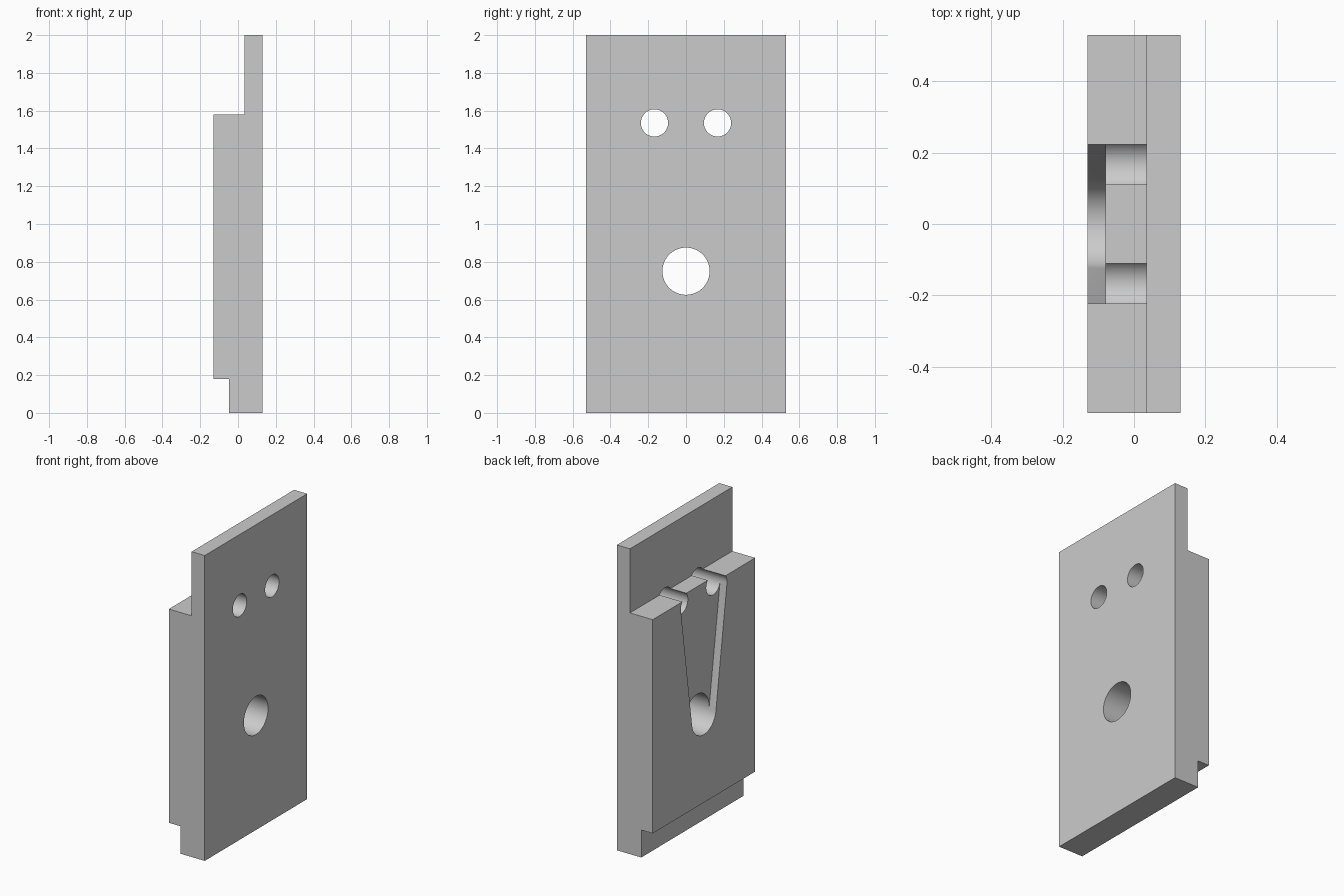
import bpy, bmesh
from math import cos, sin, pi, radians

cube = bpy.data.objects.get("Cube")
if cube:
    bpy.data.objects.remove(cube, do_unlink=True)

HALF_WIDTH = 0.53
POCKET_FLOOR = -0.08
SEGMENTS = 64

grey = bpy.data.materials.new("plain grey")
grey.use_nodes = True
grey.diffuse_color = (0.6, 0.6, 0.6, 1)
grey.node_tree.nodes["Principled BSDF"].inputs["Base Color"].default_value = (0.6, 0.6, 0.6, 1)


def circle(y, z, r):
    steps = [2 * pi * i / SEGMENTS for i in range(SEGMENTS)]
    return [(y + r * cos(a), z + r * sin(a)) for a in steps]


def make_object(name, bm):
    bmesh.ops.recalc_face_normals(bm, faces=bm.faces[:])
    mesh = bpy.data.meshes.new(name)
    bm.to_mesh(mesh)
    bm.free()
    obj = bpy.data.objects.new(name, mesh)
    mesh.materials.append(grey)
    bpy.context.collection.objects.link(obj)
    return obj


def hull_prism(name, points, x0, x1):
    """Convex outline in y and z, running from x0 to x1."""
    bm = bmesh.new()
    for x in (x0, x1):
        for y, z in points:
            bm.verts.new((x, y, z))
    hull = bmesh.ops.convex_hull(bm, input=bm.verts[:])
    inner = [g for g in hull["geom_interior"] if isinstance(g, bmesh.types.BMVert)]
    bmesh.ops.delete(bm, geom=inner, context="VERTS")
    bmesh.ops.dissolve_limit(bm, angle_limit=radians(0.5),
                             verts=bm.verts[:], edges=bm.edges[:])
    return make_object(name, bm)


# Stepped plate: side profile extruded across its width
profile = [(0.13, 0), (0.13, 2), (0.035, 2), (0.035, 1.58),
           (-0.13, 1.58), (-0.13, 0.18), (-0.047, 0.18), (-0.047, 0)]
bm = bmesh.new()
face = bm.faces.new([bm.verts.new((x, -HALF_WIDTH, z)) for x, z in profile])
ext = bmesh.ops.extrude_face_region(bm, geom=[face])
bmesh.ops.translate(bm, vec=(0, 2 * HALF_WIDTH, 0),
                    verts=[g for g in ext["geom"] if isinstance(g, bmesh.types.BMVert)])
plate = make_object("stepped_plate", bm)

# Tapered pocket wrapped around the three holes, then the holes themselves
large = circle(0, 0.75, 0.125)
small = [circle(side * 0.167, 1.535, 0.072) for side in (-1, 1)]
cutters = [hull_prism("pocket_cutter", large + small[0] + small[1], -0.3, POCKET_FLOOR)]
for outline in [large] + small:
    cutters.append(hull_prism("hole_cutter", outline, POCKET_FLOOR, 0.3))

bpy.context.view_layer.objects.active = plate
for cutter in cutters:
    cutter.hide_render = True
    mod = plate.modifiers.new("cut", "BOOLEAN")
    mod.operation = "DIFFERENCE"
    mod.solver = "EXACT"
    mod.object = cutter
    bpy.ops.object.modifier_apply(modifier=mod.name)
    bpy.data.objects.remove(cutter, do_unlink=True)

# Smooth bores with crisp machined edges
bpy.ops.object.select_all(action="DESELECT")
plate.select_set(True)
bpy.ops.object.shade_smooth_by_angle(angle=radians(30))
